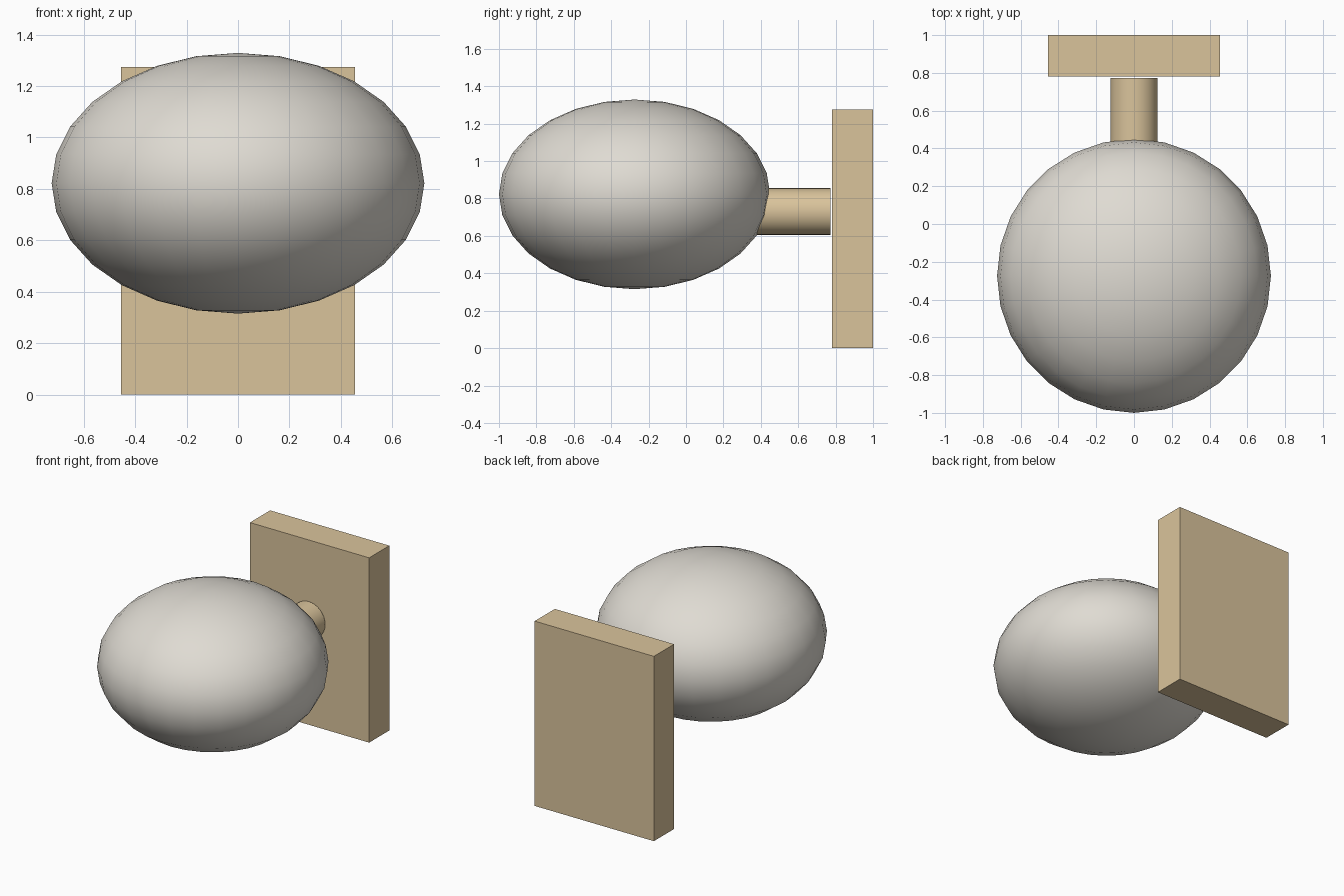
import bpy, math

if "Cube" in bpy.data.objects:
    bpy.data.objects.remove(bpy.data.objects["Cube"])


def material(name, rgb):
    m = bpy.data.materials.new(name)
    m.diffuse_color = (*rgb, 1.0)
    m.use_nodes = True
    m.node_tree.nodes["Principled BSDF"].inputs["Base Color"].default_value = m.diffuse_color
    return m


brass = material("warm brass", (0.70, 0.55, 0.33))
glass = material("frosted white", (0.74, 0.71, 0.65))


def finish(name, mat, smooth=True):
    ob = bpy.context.object
    ob.name = name
    ob.data.materials.append(mat)
    bpy.ops.object.transform_apply(location=False, rotation=True, scale=True)
    if smooth:
        bpy.ops.object.shade_smooth_by_angle(angle=math.radians(40))
    return ob


# wall plate
bpy.ops.mesh.primitive_cube_add(size=1, location=(0, 0.89, 0.6375))
bpy.context.object.scale = (0.91, 0.22, 1.275)
finish("wall_plate", brass, smooth=False)

# round arm from the plate into the shade
bpy.ops.mesh.primitive_cylinder_add(vertices=32, radius=0.125, depth=0.45,
                                    location=(0, 0.547, 0.73),
                                    rotation=(math.pi / 2, 0, 0))
finish("arm", brass)

# flattened globe shade
bpy.ops.mesh.primitive_uv_sphere_add(segments=28, ring_count=14, radius=1,
                                     location=(0, -0.275, 0.822))
bpy.context.object.scale = (0.725, 0.725, 0.507)
finish("globe_shade", glass)
